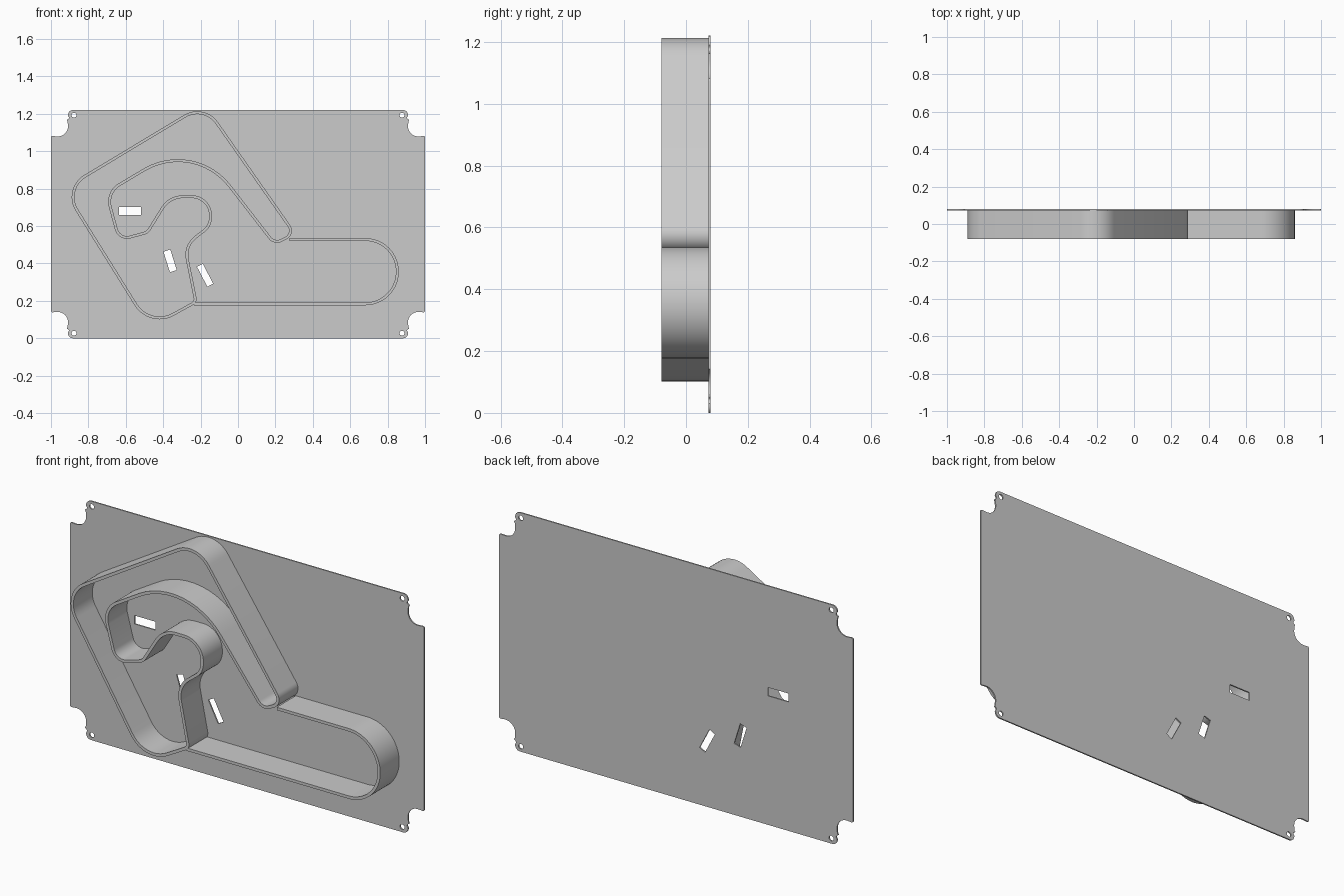
import bpy, bmesh, math
from mathutils import Vector

if "Cube" in bpy.data.objects:
    bpy.data.objects.remove(bpy.data.objects["Cube"], do_unlink=True)

HEIGHT, FRONT, BACK, PLATE = 1.22, -0.08, 0.08, 0.007
WALL = 0.015

grey = bpy.data.materials.new("plain grey")
grey.use_nodes = True
colour = (0.6, 0.6, 0.6, 1)
grey.diffuse_color = colour
grey.node_tree.nodes["Principled BSDF"].inputs["Base Color"].default_value = colour


def rounded(corners, closed=True, steps=12):
    """Turn (x, z, radius) corners into a path with arcs at the corners."""
    pts = [Vector(c[:2]) for c in corners]
    path = []
    for i, (p, c) in enumerate(zip(pts, corners)):
        r = c[2]
        if r == 0 or (not closed and i in (0, len(pts) - 1)):
            path.append(p)
            continue
        a = (pts[i - 1] - p).normalized()
        b = (pts[(i + 1) % len(pts)] - p).normalized()
        half = a.angle(b) / 2
        centre = p + (a + b).normalized() * r / math.sin(half)
        start = p + a * r / math.tan(half) - centre
        turn = math.copysign(math.pi - 2 * half, b.x * a.y - b.y * a.x)
        for k in range(steps + 1):
            c, s = math.cos(turn * k / steps), math.sin(turn * k / steps)
            path.append(centre + Vector((start.x * c - start.y * s, start.x * s + start.y * c)))
    return path


def offset(path, d, closed=True):
    """Shift a path sideways by d with mitred joints."""
    out, n = [], len(path)
    for i, p in enumerate(path):
        before = p - path[i - 1] if closed or i > 0 else path[1] - p
        after = path[(i + 1) % n] - p if closed or i < n - 1 else before
        u, v = before.normalized(), after.normalized()
        t = (u + v).normalized()
        out.append(p + Vector((-t.y, t.x)) * d / max(t.dot(u), 0.5))
    return out


def slab(name, loops, y0, y1):
    """Fill the loops, later ones being holes, and extrude from y0 to y1."""
    curve = bpy.data.curves.new(name, 'CURVE')
    curve.dimensions, curve.fill_mode = '2D', 'BOTH'
    curve.extrude = (y1 - y0) / 2
    for loop in loops:
        spline = curve.splines.new('POLY')
        spline.points.add(len(loop) - 1)
        spline.use_cyclic_u = True
        for point, p in zip(spline.points, loop):
            point.co = (p.x, p.y, 0, 1)
    temp = bpy.data.objects.new(name + " outline", curve)
    bpy.context.collection.objects.link(temp)
    bpy.context.view_layer.update()
    mesh = bpy.data.meshes.new_from_object(
        temp.evaluated_get(bpy.context.evaluated_depsgraph_get()))
    bpy.data.objects.remove(temp, do_unlink=True)
    # Stand the slab upright and weld its rims
    bm = bmesh.new()
    bm.from_mesh(mesh)
    for v in bm.verts:
        v.co = (v.co.x, (y0 + y1) / 2 - v.co.z, v.co.y)
    bmesh.ops.remove_doubles(bm, verts=bm.verts, dist=0.00005)
    bmesh.ops.recalc_face_normals(bm, faces=bm.faces)
    bm.to_mesh(mesh)
    bm.free()
    mesh.materials.clear()
    mesh.materials.append(grey)
    obj = bpy.data.objects.new(name, mesh)
    bpy.context.collection.objects.link(obj)
    bpy.ops.object.select_all(action='DESELECT')
    obj.select_set(True)
    bpy.context.view_layer.objects.active = obj
    bpy.ops.object.shade_smooth_by_angle(angle=math.radians(30))


# Back plate: notched corners with small ears, mirrored to all four corners
corner = [(0, .138, .008), (.1, .147, .055), (.088, .058, 0), (.082, .054, .003),
          (.099, .043, .008), (.09, .03, 0), (.094, 0, .026)]
outline, holes = [], []
for sx, sz in ((-1, -1), (1, -1), (1, 1), (-1, 1)):
    def place(u, v):
        return sx * (1 - u), HEIGHT / 2 + sz * (HEIGHT / 2 - v)
    part = [(*place(u, v), r) for u, v, r in corner]
    outline += part if sx == sz else part[::-1]
    hole = Vector(place(.123, .027))
    holes.append([hole + Vector((math.cos(k * math.pi / 8), math.sin(k * math.pi / 8))) * .013
                  for k in range(16)])

# Three slots cut through the plate: x, z, length, width, tilt
for x, z, length, width, tilt in ((-.577, .68, .117, .043, 0),
                                  (-.363, .414, .115, .038, 107.5),
                                  (-.176, .337, .12, .035, 117.5)):
    along = Vector((math.cos(math.radians(tilt)), math.sin(math.radians(tilt))))
    across = Vector((-along.y, along.x)) * width / 2
    along *= length / 2
    c = Vector((x, z))
    holes.append([c + along + across, c - along + across, c - along - across, c + along - across])

slab("back_plate", [rounded(outline, steps=8)] + holes, BACK - PLATE, BACK)

# Closed hook-shaped wall
hook = rounded([(-.932, .798, .13), (-.182, 1.249, .128), (.302, .559, .045), (.195, .505, .05),
                (-.235, 1.059, .35), (-.704, .78, .107), (-.635, .525, .06), (-.484, .567, .05),
                (-.366, .757, .13), (-.147, .757, .1), (-.147, .602, .09), (-.286, .495, .12),
                (-.225, .195, .03), (-.471, .059, .15)])
slab("hook_wall", [offset(hook, WALL / 2), offset(hook, -WALL / 2)], FRONT, BACK - PLATE)

# Open channel wall with a round end, joining the hook at both ends
channel = rounded([(.275, .528, 0), (.852, .528, .171), (.852, .184, .171), (-.235, .184, 0)],
                  closed=False, steps=20)
slab("channel_wall", [offset(channel, WALL / 2, False) + offset(channel, -WALL / 2, False)[::-1]],
     FRONT, BACK - PLATE)
